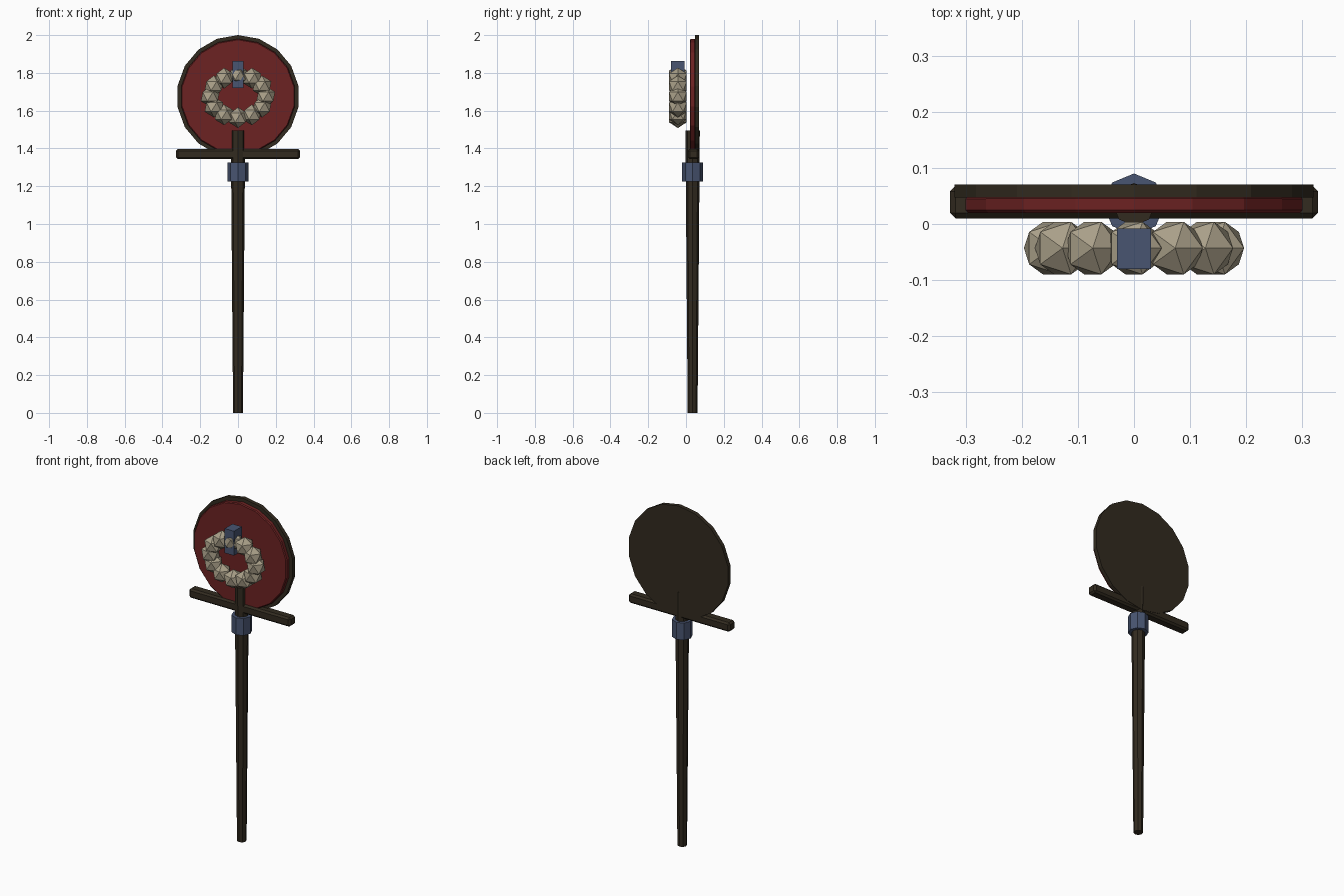
import bpy, bmesh, math
from mathutils import Matrix, Vector

if "Cube" in bpy.data.objects:
    bpy.data.objects.remove(bpy.data.objects["Cube"])


def material(name, rgb):
    m = bpy.data.materials.new(name)
    m.diffuse_color = (*rgb, 1)
    m.use_nodes = True
    m.node_tree.nodes["Principled BSDF"].inputs["Base Color"].default_value = m.diffuse_color
    return m


WOOD = material("dark wood", (0.032, 0.024, 0.014))
RED = material("dark red", (0.15, 0.016, 0.016))
BONE = material("bone", (0.40, 0.35, 0.25))
BLUE = material("blue steel", (0.065, 0.09, 0.165))
AXIS_Y = 0.035


def finish(name, bm, mat, bevel=0):
    bmesh.ops.recalc_face_normals(bm, faces=bm.faces)
    mesh = bpy.data.meshes.new(name)
    bm.to_mesh(mesh)
    bm.free()
    mesh.materials.append(mat)
    ob = bpy.data.objects.new(name, mesh)
    bpy.context.collection.objects.link(ob)
    if bevel:
        b = ob.modifiers.new("bevel", 'BEVEL')
        b.width = bevel
        b.segments = 1
        b.limit_method = 'ANGLE'
    return ob


def box(name, lo, hi, mat, bevel=0):
    lo, hi = Vector(lo), Vector(hi)
    bm = bmesh.new()
    bmesh.ops.create_cube(bm, size=1, matrix=Matrix.Translation((lo + hi) / 2)
                          @ Matrix.Diagonal((*(hi - lo), 1)))
    return finish(name, bm, mat, bevel)


def lathe(name, profile, sides, mat, y=AXIS_Y):
    """Upright prism stack from (radius, z) pairs, a corner facing the back."""
    bm = bmesh.new()
    rings = []
    for r, z in profile:
        rings.append([bm.verts.new((r * math.sin(a), y + r * math.cos(a), z))
                      for a in (math.tau * i / sides for i in range(sides))])
    for a, b in zip(rings, rings[1:]):
        for i in range(sides):
            j = (i + 1) % sides
            bm.faces.new((a[i], a[j], b[j], b[i]))
    bm.faces.new(rings[0])
    bm.faces.new(rings[-1])
    return finish(name, bm, mat)


def disc(name, radius, y0, y1, z, mat, bevel=0, sides=18):
    bm = bmesh.new()
    # local y becomes world z, so a corner points straight up
    mtx = Matrix.Translation((0, (y0 + y1) / 2, z)) @ Matrix.Rotation(math.pi / 2, 4, 'X')
    bmesh.ops.create_cone(bm, cap_ends=True, segments=sides, radius1=radius,
                          radius2=radius, depth=y1 - y0, matrix=mtx)
    return finish(name, bm, mat, bevel)


# Staff, collar and crossbar
lathe("staff", [(0.026, 0), (0.031, 0.6), (0.036, 1.22), (0.037, 1.34), (0.038, 1.495)], 8, WOOD)
lathe("collar", [(0.055, 1.225), (0.055, 1.325)], 8, BLUE)
box("crossbar", (-0.328, 0.01, 1.343), (0.328, 0.068, 1.397), WOOD, 0.01)

# Round panel: wooden backing with a red face
disc("panel_backing", 0.325, 0.047, 0.07, 1.675, WOOD)
disc("panel_face", 0.305, 0.02, 0.05, 1.675, RED, 0.005)

# Oval ring of twelve faceted beads
for i in range(12):
    a = math.tau * i / 12
    bm = bmesh.new()
    bmesh.ops.create_icosphere(bm, subdivisions=1, radius=0.055, matrix=Matrix.Translation(
        (0.147 * math.sin(a), -0.043, 1.675 + 0.112 * math.cos(a))))
    finish(f"bead_{i + 1}", bm, BONE)

# Clasp around the top bead
box("clasp", (-0.03, -0.08, 1.72), (0.03, -0.008, 1.863), BLUE)
